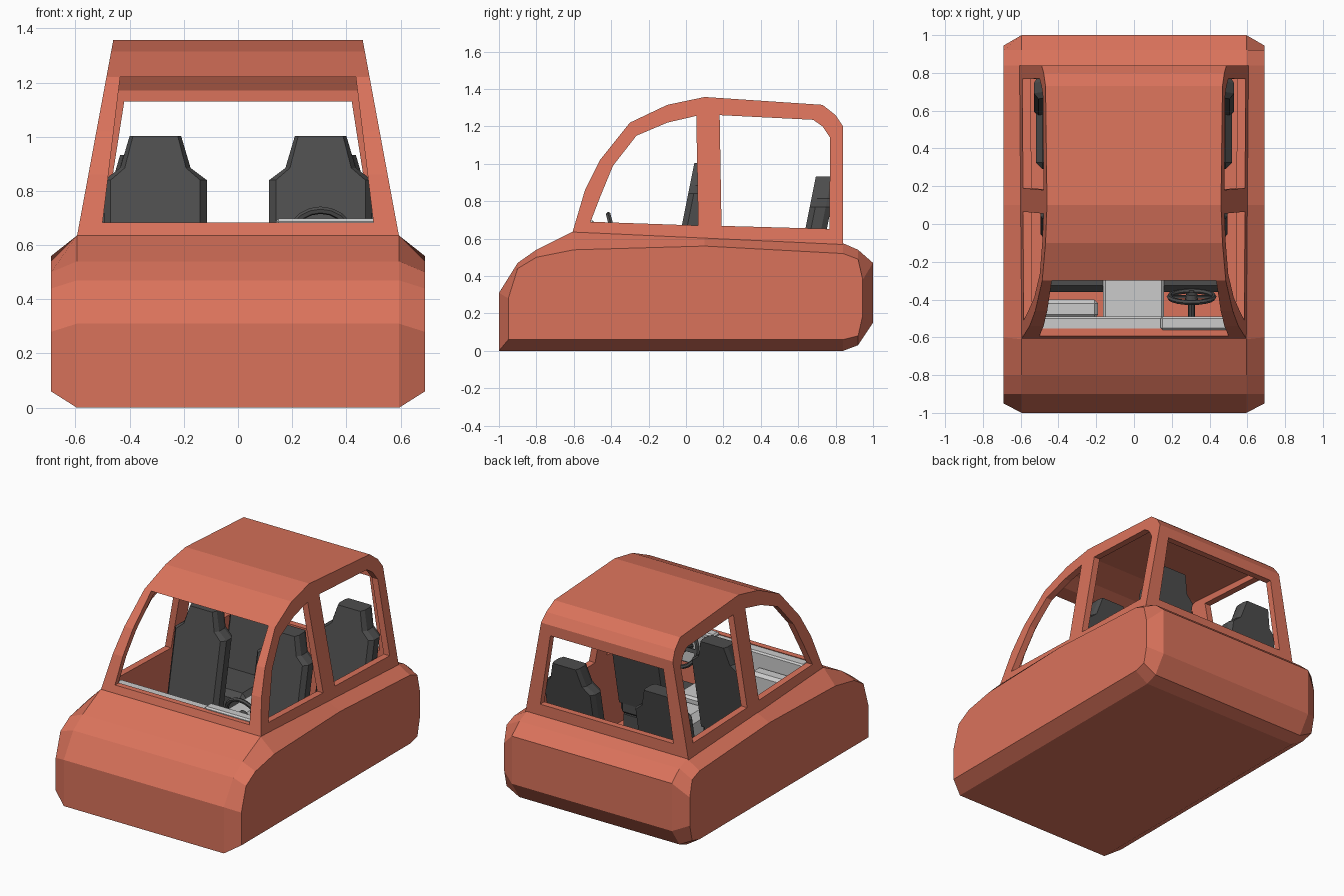
import bpy, bmesh, math
from mathutils import Matrix, Vector

if "Cube" in bpy.data.objects:
    bpy.data.objects.remove(bpy.data.objects["Cube"])


def material(name, rgb):
    m = bpy.data.materials.new(name)
    m.diffuse_color = (*rgb, 1)
    m.use_nodes = True
    m.node_tree.nodes["Principled BSDF"].inputs["Base Color"].default_value = m.diffuse_color
    return m


RED = material("red_paint", (0.70, 0.17, 0.105))
DARK = material("dark_fabric", (0.075, 0.075, 0.075))


def finish(name, bm, mat=None):
    bmesh.ops.recalc_face_normals(bm, faces=bm.faces)
    me = bpy.data.meshes.new(name)
    bm.to_mesh(me)
    bm.free()
    ob = bpy.data.objects.new(name, me)
    bpy.context.collection.objects.link(ob)
    if mat:
        me.materials.append(mat)
    return ob


def loft(name, rings, mat=None, bevel=0):
    """Skin a row of equal-length point rings and cap both ends."""
    bm = bmesh.new()
    rows = [[bm.verts.new(p) for p in ring] for ring in rings]
    n = len(rows[0])
    for a, b in zip(rows, rows[1:]):
        for i in range(n):
            j = (i + 1) % n
            bm.faces.new((a[i], a[j], b[j], b[i]))
    bm.faces.new(rows[0])
    bm.faces.new(rows[-1])
    if bevel:
        bmesh.ops.bevel(bm, geom=bm.edges[:], offset=bevel, segments=1,
                        affect='EDGES', clamp_overlap=True)
    return finish(name, bm, mat)


def box(name, x0, x1, y0, y1, z0, z1, mat=None, bevel=0):
    ring = lambda z: [(x0, y0, z), (x1, y0, z), (x1, y1, z), (x0, y1, z)]
    return loft(name, [ring(z0), ring(z1)], mat, bevel)


def boolean(target, tool, op):
    tool.hide_render = True
    mod = target.modifiers.new(op, 'BOOLEAN')
    mod.operation, mod.object, mod.solver = op, tool, 'EXACT'
    bpy.context.view_layer.objects.active = target
    bpy.ops.object.modifier_apply(modifier=mod.name)
    bpy.data.objects.remove(tool)


# Lower body: centre profile, plus a smaller profile on each flank
centre = [(-1, 0), (-1, .31), (-.9, .47), (-.8, .54), (-.61, .635), (.1, .605), (.84, .575),
          (.92, .54), (1, .47), (1, .15), (.92, .03), (.84, 0)]
flank = [(-.95, .06), (-.95, .28), (-.9, .44), (-.8, .5), (-.6, .54), (.1, .56), (.84, .52),
         (.92, .49), (.945, .38), (.945, .19), (.92, .08), (.84, .06)]
at_x = lambda prof, x: [(x, y, z) for y, z in prof]
body = loft("car_body", [at_x(flank, -.69), at_x(centre, -.595),
                         at_x(centre, .595), at_x(flank, .69)], RED)


# Cabin: sides lean inward with height
def cabin_solid(name, prof, inset):
    half = lambda z: .595 - .185 * (z - .63) - inset
    return loft(name, [[(s * half(z), y, z) for y, z in prof] for s in (-1, 1)], RED)


outer = [(-.61, .5), (-.608, .63), (-.54, .86), (-.46, 1.02), (-.3, 1.22), (-.1, 1.315), (.1, 1.357),
         (.73, 1.315), (.8, 1.26), (.84, 1.2), (.84, .45)]
inner = [(-.57, .08), (-.57, .63), (-.5, .85), (-.42, 1.0), (-.275, 1.18), (-.09, 1.265), (.1, 1.305),
         (.7, 1.268), (.77, 1.22), (.797, 1.17), (.797, .08)]
boolean(body, cabin_solid("cabin", outer, 0), 'UNION')
boolean(body, cabin_solid("cabin_cavity", inner, .045), 'DIFFERENCE')

# Side windows cut straight through both sides
front_window = [(-.51, .69), (-.46, .82), (-.39, .99), (-.265, 1.15), (-.1, 1.22),
                (.055, 1.256), (.065, .67)]
rear_window = [(.19, .668), (.18, 1.26), (.68, 1.235), (.73, 1.2), (.77, 1.14), (.767, .652)]
for prof in (front_window, rear_window):
    boolean(body, loft("window_cutter", [at_x(prof, -1), at_x(prof, 1)], RED), 'DIFFERENCE')

# Windscreen and back window: trapezoids cut along y
for y0, y1, z0, z1, w0, w1 in ((-.9, .03, .683, 1.22, .5, .435), (.7, 1.1, .65, 1.13, .495, .42)):
    trap = lambda y: [(-w0, y, z0), (w0, y, z0), (w1, y, z1), (-w1, y, z1)]
    boolean(body, loft("screen_cutter", [trap(y0), trap(y1)], RED), 'DIFFERENCE')


# Seats: leaning backrest with narrow head section, cushion and base
def seat(name, cx, dy, dz):
    side = [(.19, .36), (.19, .84), (.13, .885), (.095, 1.003)]
    outline = side + [(-x, z) for x, z in reversed(side)]
    lean = lambda z: -.02 + .2 * (z - .68) + dy
    rings = []
    for off, k in ((0, .87), (.03, 1), (.085, 1), (.115, .9)):
        rings.append([(cx + x * k, lean(z) + off, z + dz) for x, z in outline])
    loft(name + "_back", rings, DARK)
    box(name + "_cushion", cx - .18, cx + .18, dy - .36, dy + .03, .27 + dz, .43 + dz, DARK, .035)
    box(name + "_base", cx - .14, cx + .14, dy - .28, dy + .03, .07, .29 + dz, DARK)


for s, label in ((-1, "left"), (1, "right")):
    seat(label + "_front_seat", s * .305, 0, 0)
    seat(label + "_rear_seat", s * .34, .65, -.07)

# Dashboard, instrument hood, glove box and centre console
box("dashboard", -.53, .53, -.568, -.49, .46, .678, None, .01)
box("instrument_hood", .14, .52, -.56, -.49, .66, .698, None, .01)
box("glove_box", -.52, -.19, -.5, -.4, .42, .58, None, .02)
box("centre_console", -.165, .16, -.55, -.12, .07, .45, None, .015)
box("console_armrest", -.1, .1, -.14, .32, .07, .42, None, .04)

# Steering wheel: ring, hub, spokes and column, tilted toward the driver
bm = bmesh.new()
N, M, R, r = 20, 6, .118, .014
ring = [[bm.verts.new(((R + r * math.cos(b)) * math.cos(a), (R + r * math.cos(b)) * math.sin(a),
                       r * math.sin(b)))
         for b in (2 * math.pi * j / M for j in range(M))]
        for a in (2 * math.pi * i / N for i in range(N))]
for i in range(N):
    for j in range(M):
        a, b, k = ring[i], ring[(i + 1) % N], (j + 1) % M
        bm.faces.new((a[j], b[j], b[k], a[k]))
bmesh.ops.create_cone(bm, cap_ends=True, segments=12, radius1=.035, radius2=.03, depth=.03)
bmesh.ops.create_cone(bm, cap_ends=True, segments=8, radius1=.018, radius2=.018, depth=.13,
                      matrix=Matrix.Translation((0, 0, -.065)))
for ang in (0, 180, 270):
    bmesh.ops.create_cube(bm, size=1, matrix=Matrix.Rotation(math.radians(ang), 4, 'Z')
                          @ Matrix.Translation((.065, 0, 0)) @ Matrix.Diagonal((.1, .025, .012, 1)))
wheel = finish("steering_wheel", bm, DARK)
wheel.location = (.305, -.385, .615)
wheel.rotation_euler = (math.radians(90 + 15), 0, 0)
wheel.rotation_euler.x = math.radians(105)
# keep the wheel face looking back at the driver (+y)
wheel.rotation_euler = (math.radians(75), 0, math.pi)
